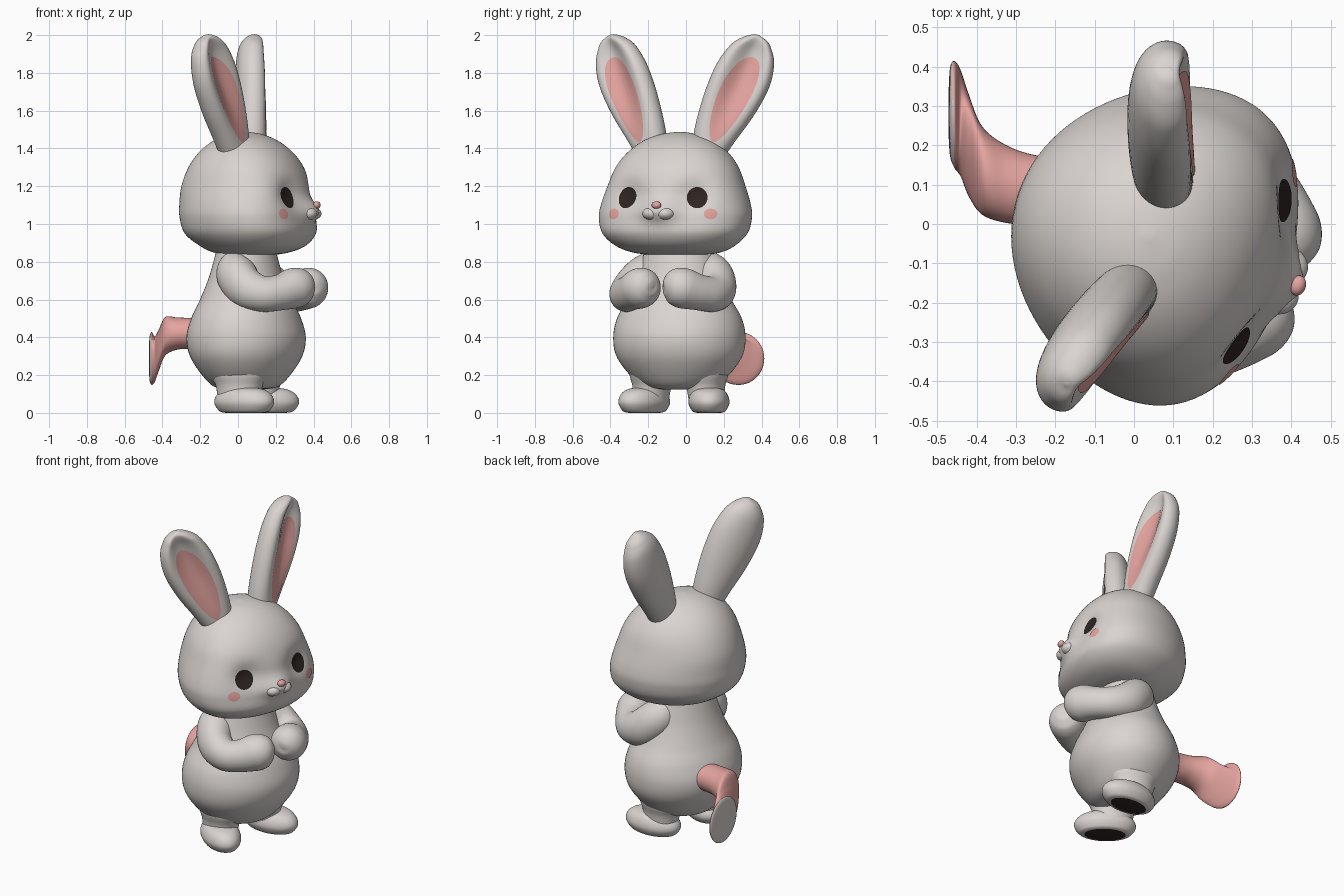
import bpy, bmesh
from math import sin, cos, pi, exp, radians
from mathutils import Vector, Matrix
from mathutils.bvhtree import BVHTree

if "Cube" in bpy.data.objects:
    bpy.data.objects.remove(bpy.data.objects["Cube"])


def material(name, rgb):
    m = bpy.data.materials.new(name)
    m.use_nodes = True
    m.diffuse_color = (*rgb, 1)
    bsdf = m.node_tree.nodes["Principled BSDF"]
    bsdf.inputs["Base Color"].default_value = (*rgb, 1)
    bsdf.inputs["Roughness"].default_value = 0.7
    return m


FUR = material("warm grey fur", (0.70, 0.66, 0.635))
PINK = material("soft pink", (0.78, 0.37, 0.345))
DARK = material("dark brown", (0.028, 0.018, 0.016))
X, Y, Z = Vector((1, 0, 0)), Vector((0, 1, 0)), Vector((0, 0, 1))
TURN = Matrix.Translation((0.043, -0.035, 0)) @ Matrix.Rotation(radians(-18), 4, "Z")
turned = []


def finish(name, bm, mats, turn=True):
    mesh = bpy.data.meshes.new(name)
    bm.to_mesh(mesh)
    bm.free()
    for m in mats:
        mesh.materials.append(m)
    mesh.shade_smooth()
    ob = bpy.data.objects.new(name, mesh)
    bpy.context.collection.objects.link(ob)
    if turn:
        turned.append(ob)
    return ob


def spline(rows, steps=8):
    """Catmull-Rom interpolation of number rows."""
    rows = [Vector(r) for r in rows]
    pts = [rows[0]] + rows + [rows[-1]]
    out = []
    for a, b, c, d in zip(pts, pts[1:], pts[2:], pts[3:]):
        for i in range(steps):
            t = i / steps
            out.append(0.5 * (2 * b + (c - a) * t + (2 * a - 5 * b + 4 * c - d) * t**2
                              + (3 * b - a - 3 * c + d) * t**3))
    return out + [rows[-1]]


def sweep(name, rows, mats=(FUR,), axes=None, ref=Z, dish=0, shape=None, paint=None,
          turn=True, n=48):
    """Elliptic tube through rows of (x, y, z, half size u, half size v)."""
    rows = spline(rows)
    bm = bmesh.new()
    rings = []
    for i, r in enumerate(rows):
        p = Vector(r[:3])
        if axes:
            u, v = axes
        else:
            t = (Vector(rows[min(i + 1, len(rows) - 1)][:3])
                 - Vector(rows[max(i - 1, 0)][:3])).normalized()
            u = (ref - t * ref.dot(t)).normalized()
            v = t.cross(u)
        hollow = dish * max(0, sin(pi * i / (len(rows) - 1))) ** 1.3
        ring = []
        for k in range(n):
            c, s = cos(2 * pi * k / n), sin(2 * pi * k / n)
            side = s + hollow * max(0, -s) ** 5
            ring.append(bm.verts.new(p + u * c * max(r[3], 0.002) + v * side * max(r[4], 0.002)))
        rings.append(ring)
    for a, b in zip(rings, rings[1:]):
        for k in range(n):
            j = (k + 1) % n
            bm.faces.new((a[k], a[j], b[j], b[k]))
    bm.faces.new(rings[0])
    bm.faces.new(rings[-1])
    if shape:
        for vert in bm.verts:
            shape(vert.co)
    bmesh.ops.recalc_face_normals(bm, faces=bm.faces)
    if paint:
        for f in bm.faces:
            f.material_index = int(paint(f))
    return finish(name, bm, mats, turn)


def ball(name, at, size, mat):
    bm = bmesh.new()
    bmesh.ops.create_uvsphere(bm, u_segments=32, v_segments=20, radius=1,
                              matrix=Matrix.Translation(at) @ Matrix.Diagonal((*size, 1)))
    return finish(name, bm, [mat])


def decal(name, target, at, u, v, mat, taper=0):
    """Oval patch laid on the target's surface."""
    src = bmesh.new()
    src.from_mesh(target.data)
    tree = BVHTree.FromBMesh(src)
    src.free()
    normal = u.cross(v).normalized()
    bm = bmesh.new()

    def lay(p):
        hit = tree.ray_cast(p + normal * 0.5, -normal)[0] or tree.find_nearest(p)[0]
        return bm.verts.new(hit + normal * 0.004)
    centre, n = lay(at), 40
    rings = []
    for r in range(1, 11):
        angles = [2 * pi * k / n for k in range(n)]
        rings.append([lay(at + (u * cos(a) * (1 + taper * sin(a)) + v * sin(a)) * r / 10)
                      for a in angles])
    for k in range(n):
        j = (k + 1) % n
        bm.faces.new((centre, rings[0][k], rings[0][j]))
        for a, b in zip(rings, rings[1:]):
            bm.faces.new((a[k], b[k], b[j], a[j]))
    return finish(name, bm, [mat])


def mirror(ob):
    """Add the right-hand twin of a left part."""
    twin = ob.copy()
    twin.data = ob.data.copy()
    twin.name = ob.name.replace("left", "right")
    twin.data.transform(Matrix.Scale(-1, 4, Y))
    twin.data.flip_normals()
    bpy.context.collection.objects.link(twin)
    turned.append(twin)


# Head with forward cheeks, a soft muzzle and shallow eye sockets
def face_shape(co):
    front = co.x > 0.1
    co.x += 0.07 * (co.y / 0.4) ** 2 - 0.005
    if front:
        muzzle = exp(-(co.y / 0.095) ** 2 - ((co.z - 1.07) / 0.06) ** 2)
        socket = exp(-((abs(co.y) - 0.18) / 0.09) ** 2 - ((co.z - 1.16) / 0.075) ** 2)
        co.x += 0.055 * muzzle - 0.036 * socket


head = sweep("head", [
    (.03, 0, .832, .08, .1), (.03, 0, .848, .19, .23), (.035, 0, .885, .275, .32),
    (.02, 0, .95, .34, .388), (.005, 0, 1.03, .352, .41), (0, 0, 1.1, .35, .402),
    (0, 0, 1.2, .34, .368), (0, 0, 1.3, .302, .328), (0, 0, 1.38, .245, .268),
    (0, 0, 1.44, .17, .19), (0, 0, 1.475, .09, .1), (0, 0, 1.488, .01, .01)],
    axes=(X, Y), shape=face_shape, n=96)

# Muzzle lobes and nose
mirror(ball("left_muzzle", (.35, .038, 1.055), (.055, .05, .036), FUR))
ball("nose", (.393, 0, 1.1), (.02, .026, .02), PINK)

# Eyes and blush
out = radians(18)
across = Vector((-sin(out), cos(out), 0))
mirror(decal("left_eye", head, Vector((.27, .187, 1.14)), across * .055, Z * .056, DARK))
mirror(decal("left_blush", head, Vector((.26, .258, 1.053)), across * .036, Z * .028, PINK))

# Ears, hollowed in front
turn_out = radians(18)
wide = Vector((-sin(turn_out), cos(turn_out), 0))
ear = sweep("left_ear", [
    (-.01, .145, 1.36, .085, .075), (-.025, .2, 1.5, .118, .09), (-.045, .27, 1.65, .146, .1),
    (-.065, .335, 1.79, .152, .1), (-.08, .38, 1.9, .125, .088), (-.085, .405, 1.96, .08, .065),
    (-.087, .416, 1.988, .04, .035), (-.088, .42, 1.996, .004, .004)], ref=wide, dish=.85)
along = Vector((-.05, .195, .46)).normalized()
inner = decal("left_inner_ear", ear, Vector((-.045, .28, 1.66)), wide * .09, along * .245,
              PINK, taper=.25)
mirror(ear)
mirror(inner)

# Pear-shaped body
sweep("body", [
    (0, 0, .125, .1, .12), (0, 0, .14, .17, .185), (0, 0, .2, .23, .265), (0, 0, .3, .293, .337),
    (0, 0, .4, .312, .354), (0, 0, .5, .286, .335), (0, 0, .6, .24, .28),
    (0, 0, .7, .2, .235), (0, 0, .78, .175, .21), (0, 0, .88, .15, .18)], axes=(X, Y), n=64)

# Arms folded over the belly
mirror(sweep("left_arm", [
    (-.03, .09, .82, .01, .01), (-.025, .11, .805, .07, .065), (0, .175, .74, .108, .105),
    (.07, .235, .665, .11, .1), (.17, .24, .63, .095, .09), (.25, .19, .638, .095, .09),
    (.305, .12, .66, .107, .105), (.342, .07, .67, .092, .09), (.363, .04, .673, .05, .05),
    (.368, .032, .673, .005, .005)]))

# Legs, and feet with dark soles
mirror(sweep("left_leg", [
    (.01, .155, .05, .11, .09), (.01, .15, .14, .125, .1), (.01, .15, .22, .15, .115),
    (.01, .14, .34, .12, .1)], axes=(X, Y)))
toe, side = Vector((cos(turn_out), sin(turn_out), 0)), wide
fx, fy = .048, .18
mirror(sweep("left_foot", [
    (fx, fy, 0, .112, .064), (fx, fy, .01, .15, .088), (fx, fy, .05, .178, .108),
    (fx, fy, .09, .168, .102), (fx, fy, .12, .128, .08), (fx, fy, .134, .06, .04),
    (fx, fy, .137, .004, .004)],
    mats=(FUR, DARK), axes=(toe, side),
    paint=lambda f: f.calc_center_median().z < .001))

# Bent tail that flares into a pale tip
sweep("tail", [
    (-.15, .08, .42, .09, .08), (-.24, .085, .42, .088, .082), (-.32, .1, .42, .098, .085),
    (-.385, .135, .405, .112, .102), (-.42, .2, .33, .13, .11), (-.44, .255, .285, .135, .12),
    (-.456, .278, .288, .136, .14), (-.467, .285, .288, .115, .122),
    (-.471, .282, .288, .06, .07), (-.472, .28, .288, .004, .004)],
    mats=(PINK, FUR), axes=(Y, Z), turn=False,
    paint=lambda f: f.normal.x < -.6 and f.calc_center_median().x < -.458)

# Turn the figure to its resting heading
for ob in turned:
    ob.data.transform(TURN)
